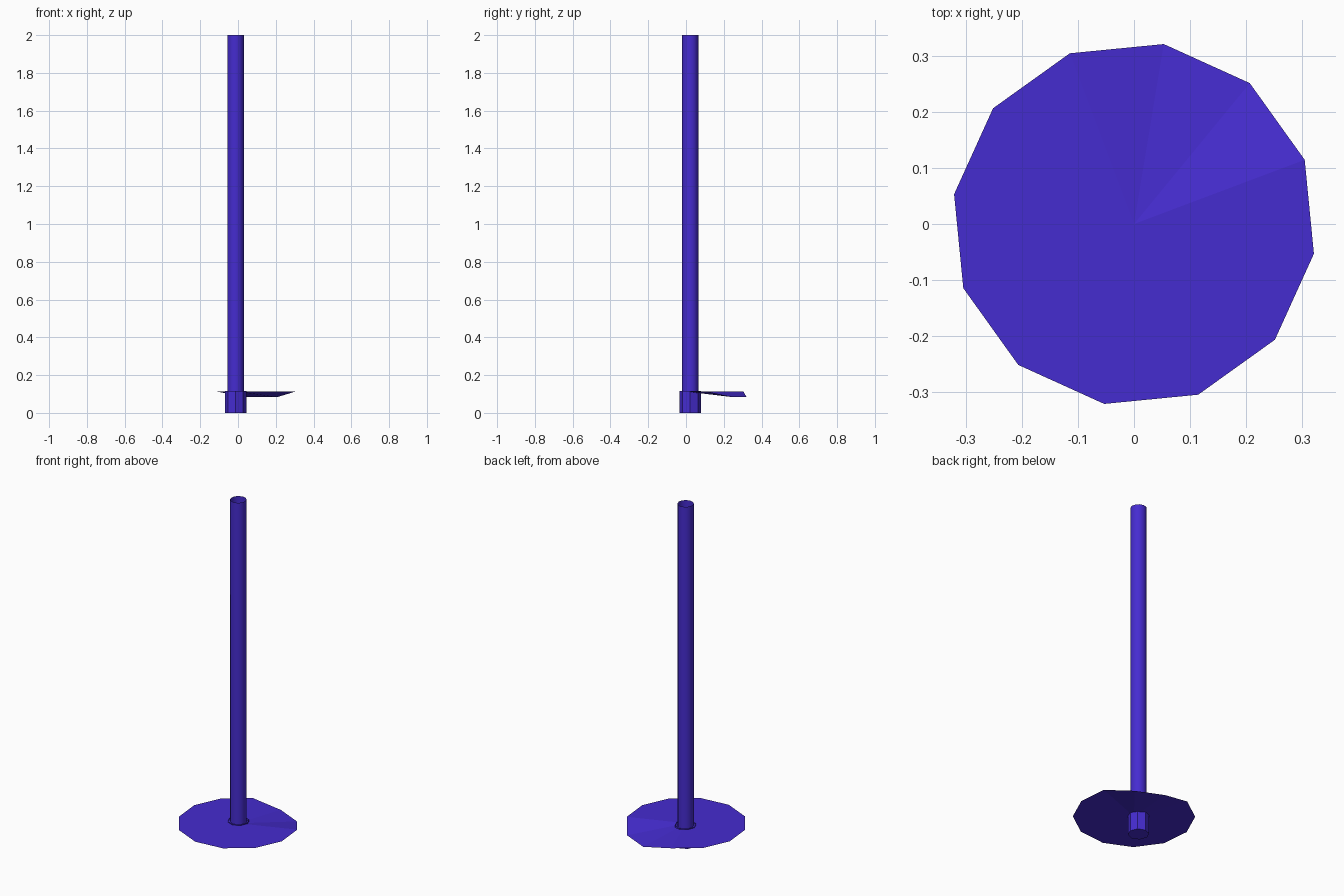
import bpy, bmesh
from math import cos, sin, radians, pi

if "Cube" in bpy.data.objects:
    bpy.data.objects.remove(bpy.data.objects["Cube"])

paint = bpy.data.materials.new("blue_violet_paint")
paint.diffuse_color = (0.06, 0.025, 0.63, 1)
paint.use_nodes = True
paint.node_tree.nodes["Principled BSDF"].inputs["Base Color"].default_value = paint.diffuse_color

CX, CY = -0.013, 0.022  # pole axis


def finish(name, bm, smooth=False):
    mesh = bpy.data.meshes.new(name)
    bm.to_mesh(mesh)
    bm.free()
    mesh.materials.append(paint)
    for p in mesh.polygons:
        p.use_smooth = smooth
    obj = bpy.data.objects.new(name, mesh)
    bpy.context.collection.objects.link(obj)
    return obj


def tube(name, sides, radius, z0, z1, smooth=False, bottom=False):
    bm = bmesh.new()
    rings = [[bm.verts.new((CX + radius * cos(2 * pi * i / sides),
                            CY + radius * sin(2 * pi * i / sides), z))
              for i in range(sides)] for z in (z0, z1)]
    low, high = rings
    for i in range(sides):
        j = (i + 1) % sides
        bm.faces.new((low[i], low[j], high[j], high[i]))
    if bottom:
        bm.faces.new(low[::-1])
    return finish(name, bm, smooth)


# Open-topped round pole and the faceted socket that holds it
tube("pole", 12, 0.0435, 0.0, 2.0, smooth=True)
tube("socket", 8, 0.057, 0.0, 0.117, bottom=True)

# Thin twelve-sided base plate with two rim corners bent down
bm = bmesh.new()
centre = bm.verts.new((0, 0, 0.113))
rim = []
for i in range(12):
    a = radians(-9.4 + 30 * i)
    z = 0.083 if i in (2, 3) else 0.113
    rim.append(bm.verts.new((0.325 * cos(a), 0.325 * sin(a), z)))
for i in range(12):
    bm.faces.new((centre, rim[i], rim[(i + 1) % 12]))
finish("base_plate", bm)
